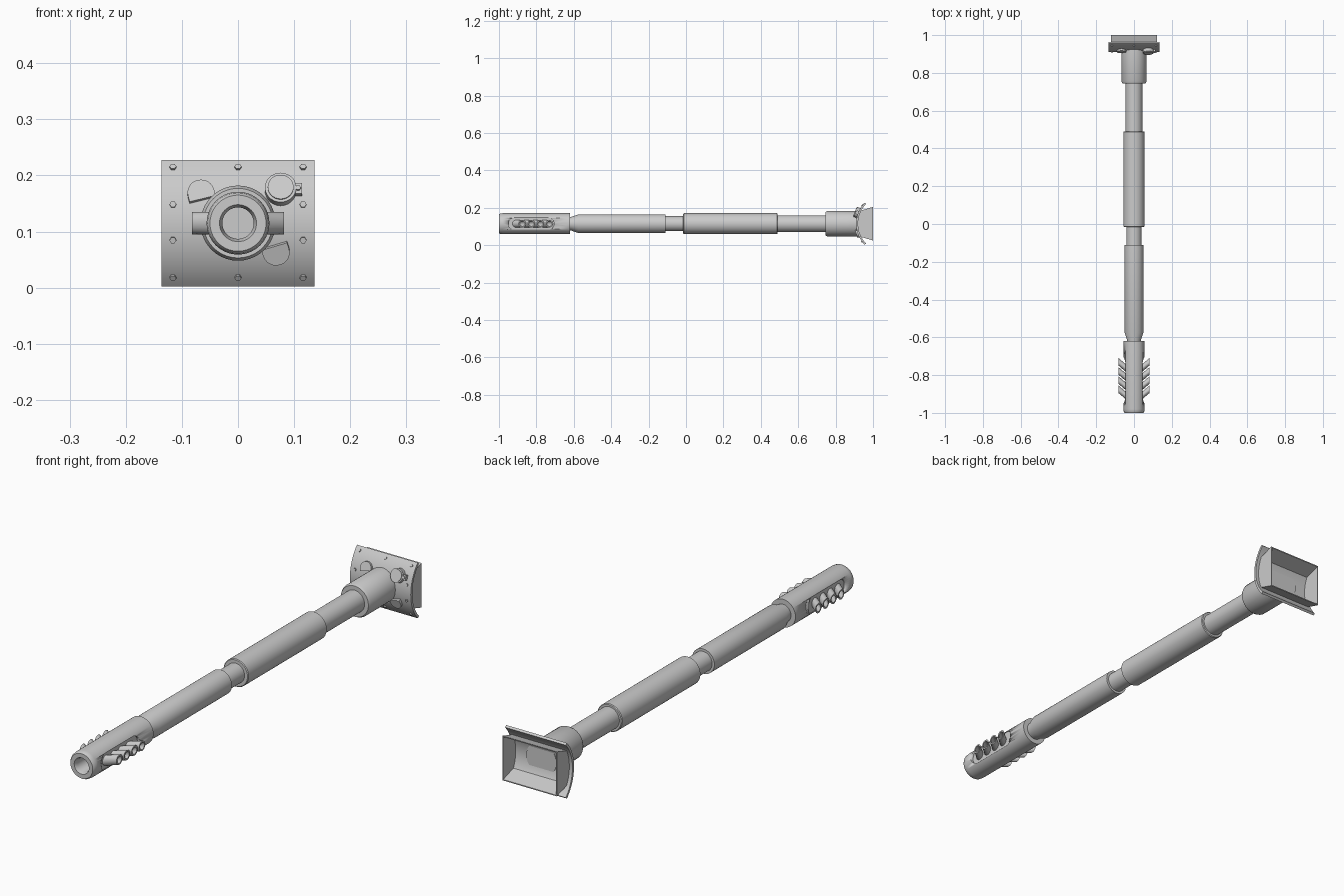
import bpy, bmesh, math
from mathutils import Vector, Matrix

if "Cube" in bpy.data.objects:
    bpy.data.objects.remove(bpy.data.objects["Cube"])

AXIS_Z = 0.115
grey = bpy.data.materials.new("steel grey")
grey.diffuse_color = (0.6, 0.6, 0.6, 1)
grey.use_nodes = True
grey.node_tree.nodes["Principled BSDF"].inputs["Base Color"].default_value = grey.diffuse_color


def loft(name, rings, caps=True, angle=35):
    """Skin a row of equal-length closed rings, capping both ends."""
    bm = bmesh.new()
    rows = [[bm.verts.new(p) for p in ring] for ring in rings]
    n = len(rows[0])
    for a, b in zip(rows, rows[1:]):
        for i in range(n):
            j = (i + 1) % n
            bm.faces.new((a[i], a[j], b[j], b[i]))
    if caps:
        bm.faces.new(rows[0][::-1])
        bm.faces.new(rows[-1])
    bmesh.ops.recalc_face_normals(bm, faces=bm.faces)
    for f in bm.faces:
        f.smooth = True
    me = bpy.data.meshes.new(name)
    bm.to_mesh(me)
    bm.free()
    me.set_sharp_from_angle(angle=math.radians(angle))
    me.materials.append(grey)
    ob = bpy.data.objects.new(name, me)
    bpy.context.collection.objects.link(ob)
    return ob


def lathe(name, profile, n=40):
    """Turn (y, radius) points around the barrel axis."""
    return loft(name, [[(r * math.cos(2 * math.pi * i / n), y,
                         AXIS_Z + r * math.sin(2 * math.pi * i / n))
                        for i in range(n)] for y, r in profile])


def slab(name, profile, x0, x1):
    """Extrude a (y, z) outline along x; z is measured from the axis."""
    return loft(name, [[(x, y, AXIS_Z + z) for y, z in profile] for x in (x0, x1)])


# Barrel sections
lathe("front_barrel", [(-0.63, 0.036), (-0.615, 0.036), (-0.575, 0.05), (-0.11, 0.05)])
lathe("barrel_neck", [(-0.12, 0.04), (0, 0.04)])
lathe("barrel_sleeve", [(-0.015, 0.053), (-0.012, 0.056), (0.487, 0.056), (0.49, 0.053)])
lathe("rear_barrel", [(0.48, 0.045), (0.76, 0.045)])
lathe("mount_collar", [(0.745, 0.062), (0.755, 0.067), (0.925, 0.067)])

# Muzzle brake with a bore and recessed side panels
brake = lathe("muzzle_brake", [(-0.8, 0.028), (-0.985, 0.028), (-1, 0.033), (-1, 0.05),
                               (-0.994, 0.054), (-0.98, 0.056), (-0.62, 0.056)])
stadium = []
for k in range(24):
    a = math.pi * (k % 12) / 11 - math.pi / 2
    s = 1 if k < 12 else -1
    stadium.append((-0.8275 + s * (0.0905 + 0.032 * math.cos(a)), s * 0.032 * math.sin(a)))
for side in (-1, 1):
    cutter = slab("panel_cutter", stadium, side * 0.043, side * 0.08)
    cutter.hide_render = True
    cutter.hide_viewport = True
    cut = brake.modifiers.new("side_panel", 'BOOLEAN')
    cut.operation = 'DIFFERENCE'
    cut.solver = 'EXACT'
    cut.object = cutter
    # Slanted gas vents, open at the outer end
    for k in range(4):
        yc = -0.875 + k * 0.0485
        rings = []
        for x, r in ((0.035, 0.02), (0.082, 0.02), (0.082, 0.014), (0.05, 0.014)):
            shift = (x - 0.082) * 0.85
            rings.append([(side * x, yc + shift + r * math.cos(t * math.pi / 8),
                           AXIS_Z + r * math.sin(t * math.pi / 8)) for t in range(16)])
        loft("gas_vent", rings)

# Curved shield plate
R, FRONT, THICK = 0.163, 0.91, 0.01


def arc(radius, half_z, n=20):
    cy = FRONT + R
    top = math.asin(half_z / radius)
    return [(cy - radius * math.cos(top * (2 * i / n - 1)),
             radius * math.sin(top * (2 * i / n - 1))) for i in range(n + 1)]


slab("shield_plate", arc(R, 0.1125) + arc(R - THICK, 0.106)[::-1], -0.136, 0.136)

# Open tray behind the shield
for side in (-1, 1):
    slab("tray_cheek", arc(R - THICK / 2, 0.068) + [(1.0, 0.09), (1.0, -0.09)],
         side * 0.122, side * 0.118)
    slab("tray_wall", [(0.928, side * 0.068), (1.0, side * 0.09),
                       (1.0, side * 0.086), (0.928, side * 0.063)], -0.122, 0.122)


def on_shield(name, outline, x, z, depth, spin=0.0):
    """Raise a small (u, v) outline from the shield at x, z (z from the axis)."""
    a = math.asin(z / R)
    normal = Vector((0, -math.cos(a), math.sin(a)))
    up = Vector((0, math.sin(a), math.cos(a)))
    base = Vector((x, FRONT + R - R * math.cos(a), AXIS_Z + z))
    rot = Matrix.Rotation(spin, 2)
    pts = [rot @ Vector(p) for p in outline]
    loft(name, [[base + Vector((p.x, 0, 0)) + up * p.y + normal * d for p in pts]
                for d in (-0.006, depth)])


def disc(r, n):
    return [(r * math.cos(2 * math.pi * i / n), r * math.sin(2 * math.pi * i / n))
            for i in range(n)]


# Bolts around the shield edge
for x in (-0.116, 0.116):
    for z in (-0.096, -0.03, 0.033, 0.099):
        on_shield("bolt", disc(0.006, 6), x, z, 0.004)
for z in (-0.096, 0.099):
    on_shield("bolt", disc(0.006, 6), 0, z, 0.004)

# Sight port hoods and the round port cover with its hinge
hood = [(0.024 * math.cos(math.pi * i / 12), 0.024 * math.sin(math.pi * i / 12))
        for i in range(13)] + [(-0.024, -0.012), (0.024, -0.012)]
on_shield("port_hood", hood, -0.066, 0.052, 0.009, 0.25)
on_shield("port_hood", hood, 0.068, -0.05, 0.009, math.pi + 0.3)
on_shield("port_cover", disc(0.028, 28), 0.076, 0.058, 0.016)
on_shield("port_cover_lid", disc(0.023, 28), 0.076, 0.058, 0.019)
on_shield("cover_hinge", [(-0.015, -0.01), (0.014, -0.01), (0.014, 0.01), (-0.015, 0.01)],
          0.1, 0.058, 0.012)
on_shield("hinge_bolt", disc(0.005, 6), 0.107, 0.058, 0.016)
